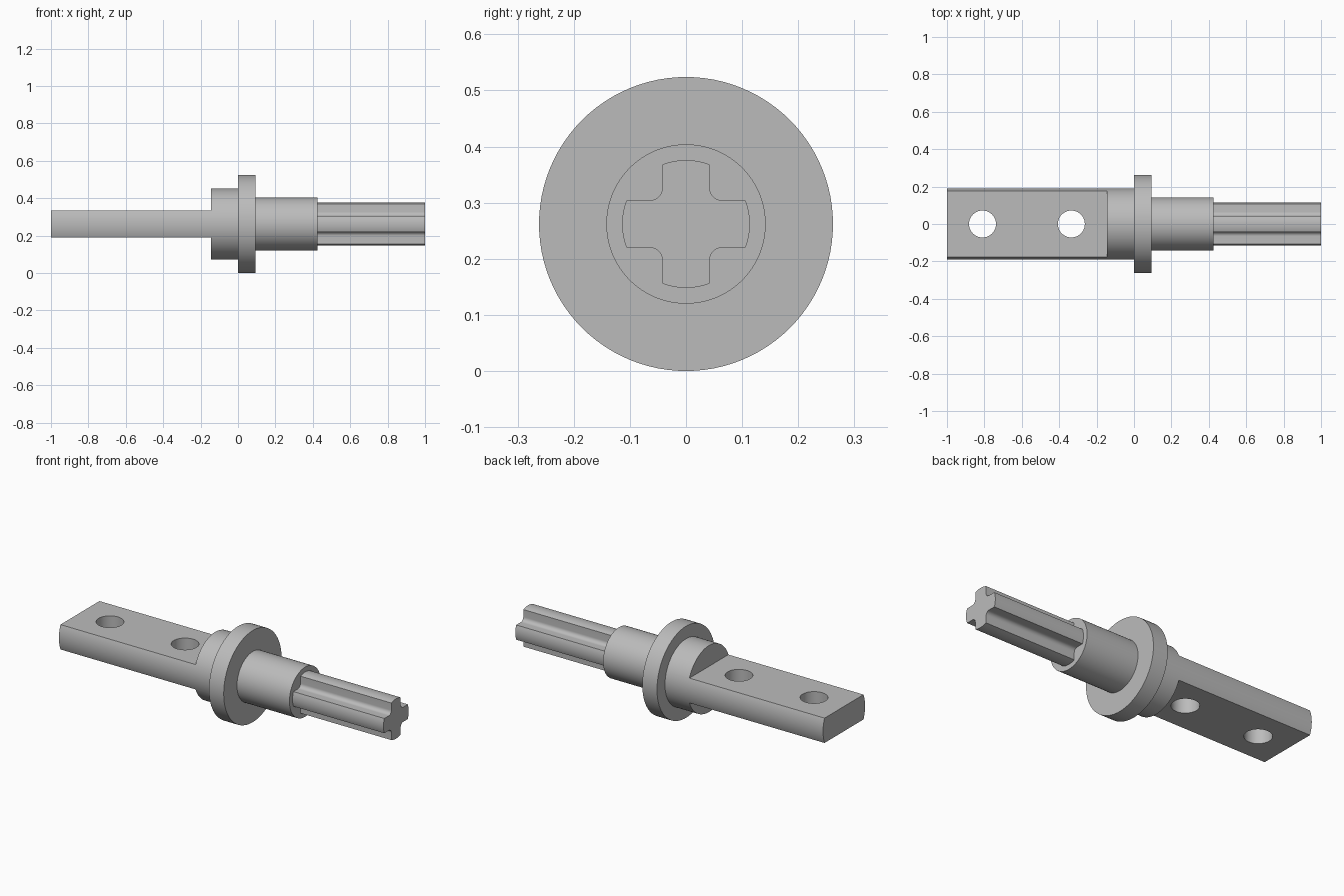
import bpy, bmesh, math
from mathutils import Matrix, Vector

default = bpy.data.objects.get("Cube")
if default:
    bpy.data.objects.remove(default, do_unlink=True)

AXIS_Z = 0.262
SHANK_R, FLAT, SHOULDER_X = 0.19, 0.071, -0.145
AXLE_R, ARM, FILLET = 0.114, 0.042, 0.023

grey = bpy.data.materials.new("plain grey")
grey.use_nodes = True
COLOUR = (0.5, 0.5, 0.5, 1)
grey.diffuse_color = COLOUR
grey.node_tree.nodes["Principled BSDF"].inputs["Base Color"].default_value = COLOUR


def make_object(name, bm):
    bmesh.ops.recalc_face_normals(bm, faces=bm.faces[:])
    mesh = bpy.data.meshes.new(name)
    bm.to_mesh(mesh)
    bm.free()
    mesh.materials.append(grey)
    obj = bpy.data.objects.new(name, mesh)
    bpy.context.collection.objects.link(obj)
    return obj


def activate(obj):
    bpy.ops.object.select_all(action='DESELECT')
    obj.select_set(True)
    bpy.context.view_layer.objects.active = obj


def lathe(name, profile, steps=96):
    """Turn (x, radius) points around the long axis."""
    bm = bmesh.new()
    verts = [bm.verts.new((x, 0, AXIS_Z + r)) for x, r in profile]
    edges = [bm.edges.new(pair) for pair in zip(verts, verts[1:])]
    bmesh.ops.spin(bm, geom=verts + edges, cent=(0, 0, AXIS_Z), axis=(1, 0, 0),
                   angle=math.tau, steps=steps)
    bmesh.ops.remove_doubles(bm, verts=bm.verts[:], dist=1e-5)
    return make_object(name, bm)


def prism(name, outline, x0, x1):
    """Extrude a (y, z) outline along x."""
    bm = bmesh.new()
    face = bm.faces.new([bm.verts.new((x0, y, AXIS_Z + z)) for y, z in outline])
    side = bmesh.ops.extrude_face_region(bm, geom=[face], use_keep_orig=True)
    moved = [v for v in side["geom"] if isinstance(v, bmesh.types.BMVert)]
    bmesh.ops.translate(bm, verts=moved, vec=(x1 - x0, 0, 0))
    return make_object(name, bm)


def cut(target, cutter):
    mod = target.modifiers.new("cut", 'BOOLEAN')
    mod.operation, mod.solver, mod.object = 'DIFFERENCE', 'EXACT', cutter
    activate(target)
    bpy.ops.object.modifier_apply(modifier=mod.name)
    bpy.data.objects.remove(cutter, do_unlink=True)


# Turned body: shank, flange and barrel
body = lathe("flanged_shank", [
    (-1, 0), (-1, SHANK_R), (0, SHANK_R), (0, 0.262), (0.093, 0.262),
    (0.093, 0.142), (0.425, 0.142), (0.425, 0)])

# Flats above and below the tang
for sign in (1, -1):
    near, far = sign * FLAT, sign * 0.4
    outline = [(-0.4, near), (0.4, near), (0.4, far), (-0.4, far)]
    cut(body, prism("flat_cutter", outline, -1.2, SHOULDER_X))

# Two bolt holes through the tang
for x in (-0.81, -0.335):
    bm = bmesh.new()
    bmesh.ops.create_cone(bm, cap_ends=True, segments=64, radius1=0.072, radius2=0.072,
                          depth=0.6, matrix=Matrix.Translation((x, 0, AXIS_Z)))
    cut(body, make_object("hole_cutter", bm))

# Cross-shaped axle: one rounded tip and one inner fillet, repeated four times
tip = math.asin(ARM / AXLE_R)
quarter = [Vector((math.cos(a), math.sin(a))) * AXLE_R
           for a in (tip * (i / 4 - 1) for i in range(9))]
centre = Vector((ARM + FILLET, ARM + FILLET))
for i in range(9):
    a = math.pi * (1.5 - i / 16)
    quarter.append(centre + FILLET * Vector((math.cos(a), math.sin(a))))
cross = [Matrix.Rotation(k * math.pi / 2, 2) @ p for k in range(4) for p in quarter]
axle = prism("cross_axle", cross, 0.4, 1)

for obj in (body, axle):
    activate(obj)
    bpy.ops.object.shade_smooth_by_angle(angle=math.radians(30))
